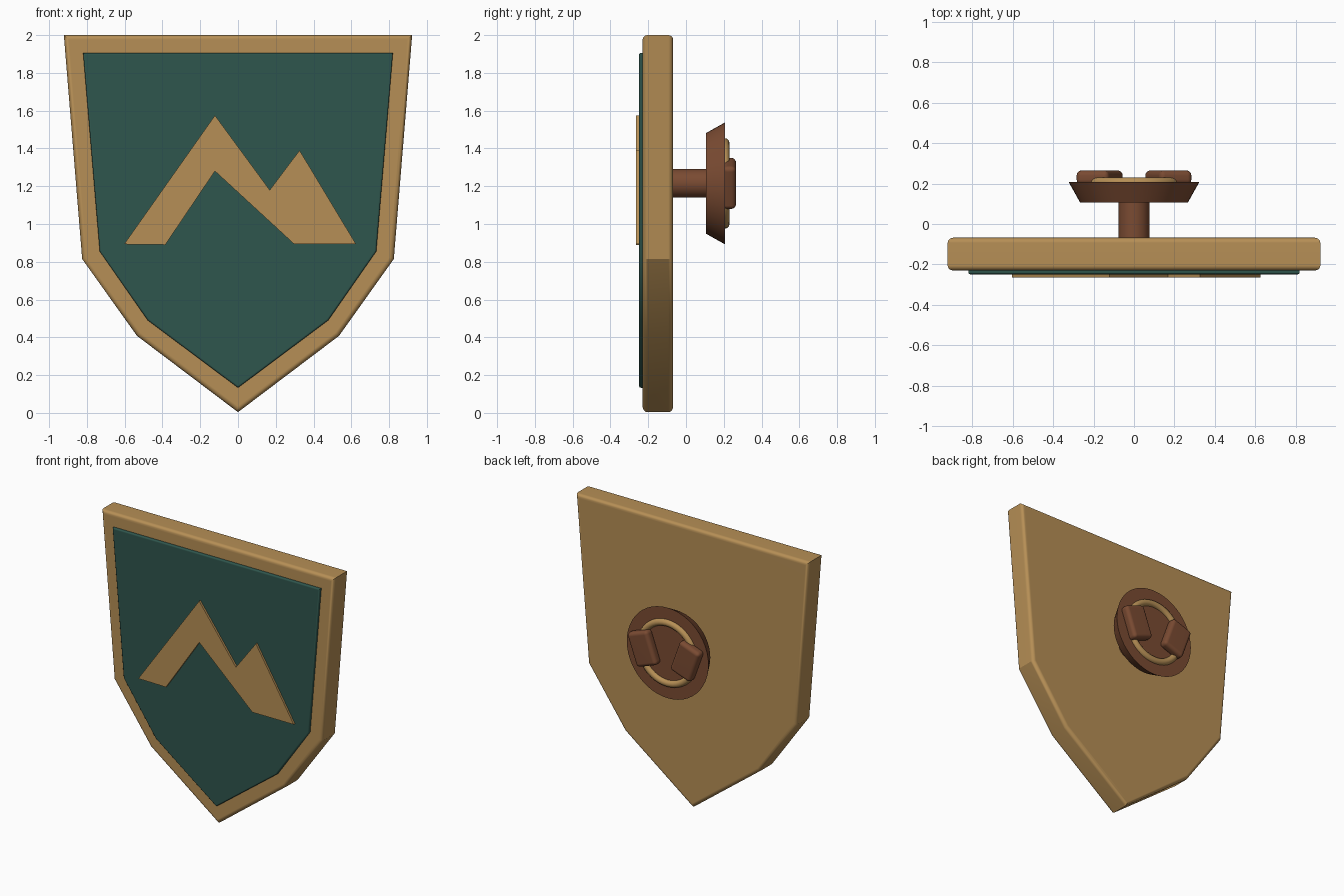
import bpy, bmesh
from math import radians
from mathutils import Matrix, Vector

cube = bpy.data.objects.get("Cube")
if cube:
    bpy.data.objects.remove(cube, do_unlink=True)


def material(name, rgb):
    m = bpy.data.materials.new(name)
    m.use_nodes = True
    m.diffuse_color = (*rgb, 1)
    m.node_tree.nodes["Principled BSDF"].inputs["Base Color"].default_value = (*rgb, 1)
    return m


GOLD = material("gold", (0.47, 0.275, 0.092))
GREEN = material("dark_green", (0.028, 0.092, 0.074))
BROWN = material("brown", (0.195, 0.07, 0.032))
HUB_Z = 1.215


def finish(obj, mat, bevel=0.0):
    """Colour the part, round its edges and smooth it."""
    obj.data.materials.append(mat)
    if bevel:
        bm = bmesh.new()
        bm.from_mesh(obj.data)
        bmesh.ops.bevel(bm, geom=bm.edges[:], offset=bevel, segments=4,
                        profile=0.5, affect='EDGES', clamp_overlap=True)
        bm.to_mesh(obj.data)
        bm.free()
    bpy.ops.object.select_all(action='DESELECT')
    obj.select_set(True)
    bpy.context.view_layer.objects.active = obj
    bpy.ops.object.shade_smooth_by_angle(angle=radians(30))
    if bevel:
        obj.modifiers.new("even_shading", 'WEIGHTED_NORMAL').keep_sharp = True
    return obj


def plate(name, outline, front, back, mat, bevel=0.0, rim_only=False):
    """Extrude an x/z outline from front to back along y."""
    bm = bmesh.new()
    face = bm.faces.new([bm.verts.new((x, front, z)) for x, z in outline])
    ext = bmesh.ops.extrude_face_region(bm, geom=[face], use_keep_orig=True)
    verts = [g for g in ext["geom"] if isinstance(g, bmesh.types.BMVert)]
    bmesh.ops.translate(bm, verts=verts, vec=(0, back - front, 0))
    bmesh.ops.recalc_face_normals(bm, faces=bm.faces[:])
    if bevel:
        rim = [e for e in bm.edges if abs(e.verts[0].co.y - e.verts[1].co.y) < 1e-5]
        bmesh.ops.bevel(bm, geom=rim, offset=bevel, segments=4, profile=0.5,
                        affect='EDGES')
    mesh = bpy.data.meshes.new(name)
    bm.to_mesh(mesh)
    bm.free()
    obj = bpy.data.objects.new(name, mesh)
    bpy.context.collection.objects.link(obj)
    finish(obj, mat)
    if bevel:
        obj.modifiers.new("even_shading", 'WEIGHTED_NORMAL').keep_sharp = True
    return obj


def mirrored(half, tip):
    """Close a right-hand outline with its mirror image through the tip."""
    return half + [tip] + [(-x, z) for x, z in reversed(half)]


def drum(name, r_front, r_back, front, back, mat):
    """Round part along y, centred on the hub."""
    bpy.ops.mesh.primitive_cone_add(vertices=48, radius1=r_front, radius2=r_back,
                                    depth=back - front, rotation=(radians(-90), 0, 0),
                                    location=(0, (front + back) / 2, HUB_Z))
    obj = bpy.context.object
    obj.name = name
    return finish(obj, mat)


# Shield body, inset panel and raised mountain emblem
plate("shield", mirrored([(0.922, 2), (0.825, 0.815), (0.535, 0.408)], (0, 0.004)),
      -0.23, -0.068, GOLD, 0.025)
plate("panel", mirrored([(0.82, 1.905), (0.732, 0.855), (0.478, 0.49)], (0, 0.133)),
      -0.249, -0.2, GREEN, 0.01)
plate("mountain_emblem",
      [(-0.603, 0.893), (-0.122, 1.575), (0.168, 1.18), (0.326, 1.39),
       (0.625, 0.893), (0.298, 0.893), (-0.122, 1.28), (-0.385, 0.89)],
      -0.264, -0.22, GOLD)

# Stem and flared backing disc
drum("stem", 0.076, 0.076, -0.09, 0.12, BROWN)
drum("backing_disc", 0.267, 0.323, 0.107, 0.207, BROWN)

# Ring lying on the disc
bpy.ops.mesh.primitive_torus_add(major_radius=0.215, minor_radius=0.024,
                                 major_segments=48, minor_segments=16,
                                 location=(0, 0.206, HUB_Z),
                                 rotation=(radians(90), 0, 0))
ring = bpy.context.object
ring.name = "ring"
finish(ring, GOLD)

# Two clasps holding the ring, leaning outward at the top
for side, name in ((1, "left_clasp"), (-1, "right_clasp")):
    bpy.ops.mesh.primitive_cube_add(size=1)
    clasp = bpy.context.object
    clasp.name = name
    clasp.data.transform(Matrix.Diagonal(Vector((0.17, 0.07, 0.24, 1))))
    clasp.location = (side * 0.17, 0.23, HUB_Z)
    clasp.rotation_euler = (0, side * radians(20), 0)
    finish(clasp, BROWN, 0.025)
